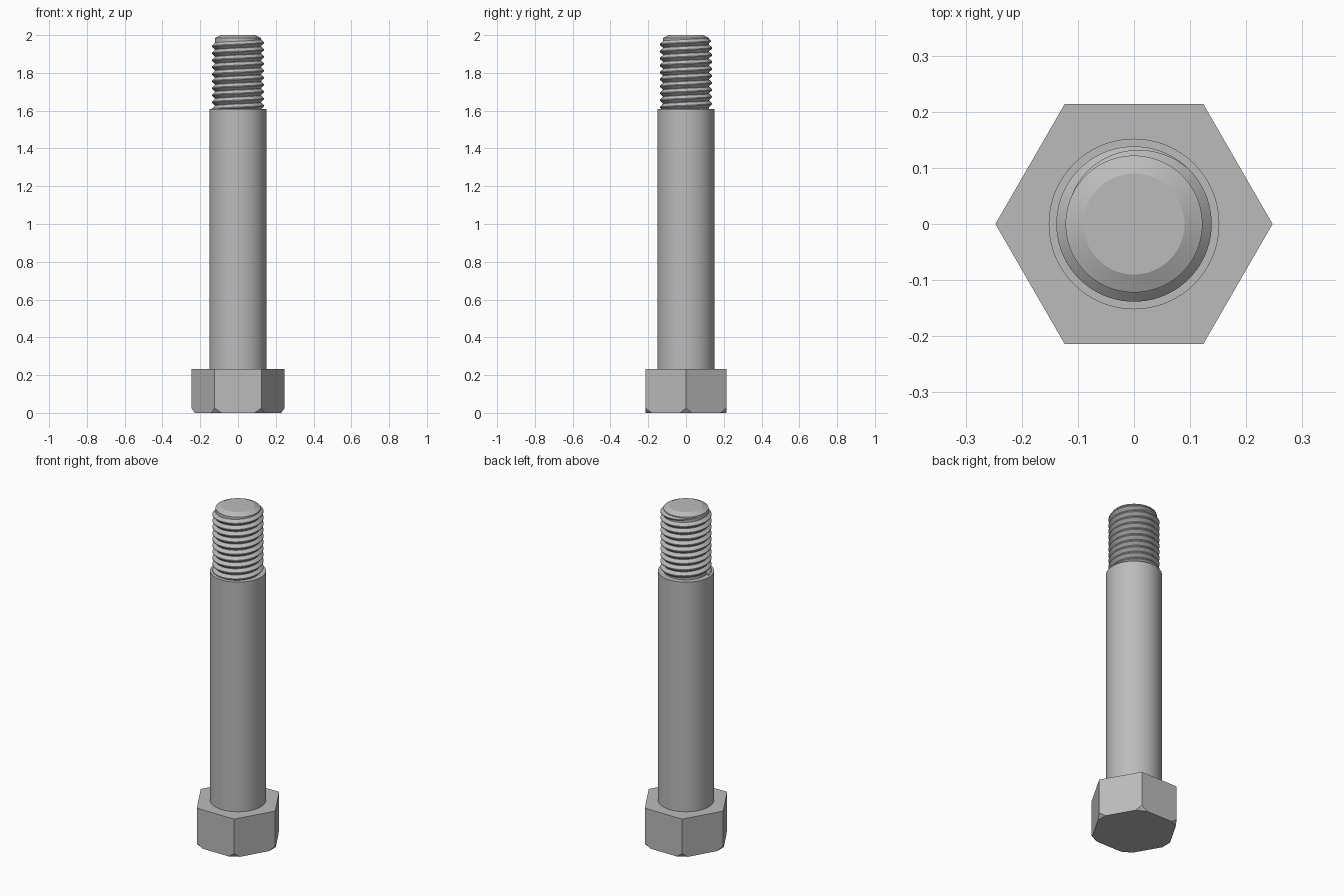
import bpy, bmesh
from math import radians, sin, cos, pi, ceil
from mathutils import Vector

cube = bpy.data.objects.get("Cube")
if cube:
    bpy.data.objects.remove(cube)

steel = bpy.data.materials.new("steel grey")
steel.use_nodes = True
colour = (0.5, 0.5, 0.5, 1)
steel.diffuse_color = colour
steel.node_tree.nodes["Principled BSDF"].inputs["Base Color"].default_value = colour

SEGMENTS = 96
HEAD_TOP, SHANK_TOP, TOTAL = 0.233, 1.609, 2.0
HEAD_R, SHANK_R, CORE_R, CREST_R = 0.247, 0.152, 0.122, 0.139
PITCH = 0.037


def add_object(name, bm, smooth=True):
    bmesh.ops.recalc_face_normals(bm, faces=bm.faces)
    mesh = bpy.data.meshes.new(name)
    bm.to_mesh(mesh)
    bm.free()
    obj = bpy.data.objects.new(name, mesh)
    bpy.context.collection.objects.link(obj)
    mesh.materials.append(steel)
    if smooth:
        bpy.ops.object.select_all(action='DESELECT')
        obj.select_set(True)
        bpy.context.view_layer.objects.active = obj
        bpy.ops.object.shade_smooth_by_angle(angle=radians(20))
    return obj


def lathe(name, profile):
    """Revolve (radius, height) points and cap both ends."""
    bm = bmesh.new()
    rings = []
    for r, z in profile:
        rings.append([bm.verts.new((r * cos(2 * pi * i / SEGMENTS), r * sin(2 * pi * i / SEGMENTS), z))
                      for i in range(SEGMENTS)])
    for low, high in zip(rings, rings[1:]):
        for i in range(SEGMENTS):
            j = (i + 1) % SEGMENTS
            bm.faces.new((low[i], low[j], high[j], high[i]))
    bm.faces.new(rings[0])
    bm.faces.new(rings[-1])
    return add_object(name, bm)


# Hexagonal head with its lower corners cut off
bm = bmesh.new()
corners = [Vector((HEAD_R * cos(i * pi / 3), HEAD_R * sin(i * pi / 3), 0)) for i in range(6)]
for i, corner in enumerate(corners):
    bm.verts.new(corner + Vector((0, 0, HEAD_TOP)))
    bm.verts.new(corner + Vector((0, 0, 0.025)))
    for other in (corners[i - 1], corners[(i + 1) % 6]):
        bm.verts.new(corner.lerp(other, 0.15))
bmesh.ops.convex_hull(bm, input=bm.verts)
bmesh.ops.dissolve_limit(bm, angle_limit=radians(1), verts=bm.verts, edges=bm.edges)
add_object("hex_head", bm, smooth=False)

# Plain shank, threaded core and chamfered tip
lathe("shank", [(SHANK_R, HEAD_TOP), (SHANK_R, SHANK_TOP), (CORE_R, SHANK_TOP),
                (CORE_R, TOTAL - 0.015), (0.09, TOTAL)])

# Right-handed thread, wound down from the tip and fading in at its upper end
bm = bmesh.new()
start_angle, start_z = radians(160), 1.976
steps_per_turn = 64
steps = ceil((start_z - SHANK_TOP) / PITCH * steps_per_turn)
section = [(0, -0.49), (1, -0.06), (1, 0.06), (0, 0.49)]
rows = []
for s in range(steps + 1):
    turn = s / steps_per_turn
    a = start_angle - 2 * pi * turn
    rise = min(1, turn / 0.32)
    row = []
    for height, offset in section:
        r = CORE_R - 0.0005 + (CREST_R - CORE_R) * height * rise
        z = start_z - PITCH * turn + PITCH * offset * max(rise, 0.1)
        row.append(bm.verts.new((r * cos(a), r * sin(a), z)))
    rows.append(row)
for a, b in zip(rows, rows[1:]):
    for k in range(len(section)):
        m = (k + 1) % len(section)
        bm.faces.new((a[k], a[m], b[m], b[k]))
bm.faces.new(rows[-1])
add_object("thread", bm)
